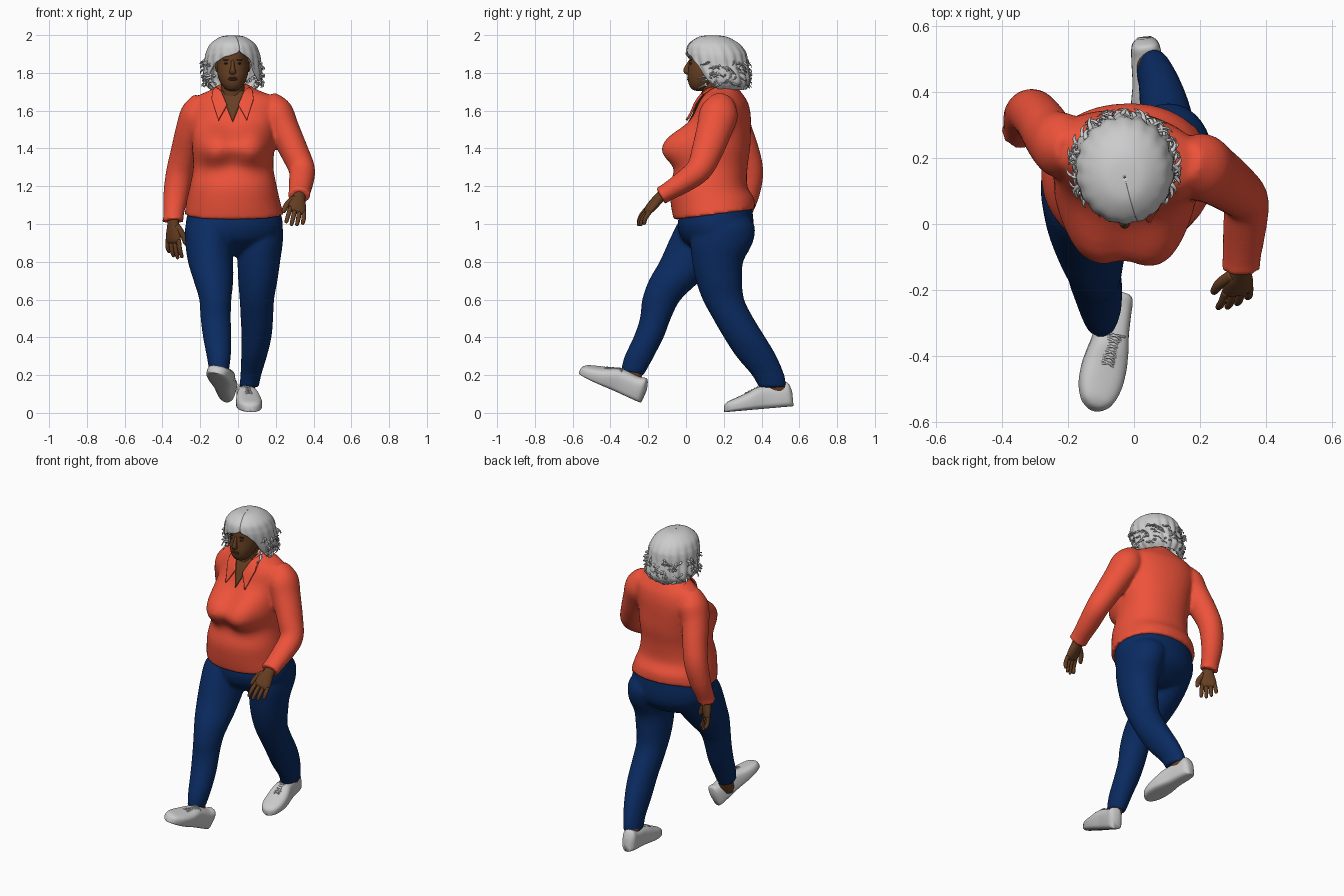
import bpy, bmesh, random
from math import sin, cos, pi, radians, exp, copysign
from mathutils import Vector, Matrix
from mathutils.bvhtree import BVHTree

if "Cube" in bpy.data.objects:
    bpy.data.objects.remove(bpy.data.objects["Cube"])

random.seed(4)


def material(name, r, g, b):
    m = bpy.data.materials.new(name)
    m.diffuse_color = (r, g, b, 1)
    m.use_nodes = True
    m.node_tree.nodes["Principled BSDF"].inputs["Base Color"].default_value = m.diffuse_color
    return m


SHIRT = material("coral", .85, .085, .042)
DENIM = material("denim", .003, .024, .12)
SKIN = material("brown_skin", .13, .048, .016)
LIP = material("lip", .12, .03, .016)
DARK = material("dark", .02, .012, .008)


def finish(name, bm, mat=None, thick=0):
    bmesh.ops.recalc_face_normals(bm, faces=bm.faces)
    me = bpy.data.meshes.new(name)
    bm.to_mesh(me)
    bm.free()
    me.shade_smooth()
    ob = bpy.data.objects.new(name, me)
    bpy.context.collection.objects.link(ob)
    if mat:
        me.materials.append(mat)
    if thick:
        sol = ob.modifiers.new("thickness", "SOLIDIFY")
        sol.thickness, sol.offset = thick, 0
    return ob


def fuse(name, parts, mat, smooth):
    """Merge overlapping solids into one continuous garment."""
    bm = bmesh.new()
    for part in parts:
        bmesh.ops.recalc_face_normals(part, faces=part.faces)
        tmp = bpy.data.meshes.new("tmp")
        part.to_mesh(tmp)
        part.free()
        bm.from_mesh(tmp)
        bpy.data.meshes.remove(tmp)
    ob = finish(name, bm, mat)
    rem = ob.modifiers.new("fuse", "REMESH")
    rem.mode, rem.voxel_size, rem.use_smooth_shade = 'VOXEL', .01, True
    soft = ob.modifiers.new("soften", "SMOOTH")
    soft.factor, soft.iterations = .5, smooth


def smooth_rows(rows, steps=4):
    """Catmull-Rom interpolation of tuples."""
    out = []
    for i in range(len(rows) - 1):
        a, b, c, d = (rows[min(max(i + k, 0), len(rows) - 1)] for k in (-1, 0, 1, 2))
        for s in range(steps):
            t = s / steps
            out.append([.5 * (2 * q + (r - p) * t + (2 * p - 5 * q + 4 * r - w) * t * t
                              + (3 * q - p - 3 * r + w) * t ** 3) for p, q, r, w in zip(a, b, c, d)])
    return out + [list(rows[-1])]


def skin_rings(rings, closed=True):
    bm = bmesh.new()
    vs = [[bm.verts.new(p) for p in ring] for ring in rings]
    n = len(rings[0])
    for a, b in zip(vs, vs[1:]):
        for j in range(n if closed else n - 1):
            k = (j + 1) % n
            bm.faces.new((a[j], a[k], b[k], b[j]))
    if closed:
        bm.faces.new(vs[0])
        bm.faces.new(vs[-1])
    return bm


def power(v, p):
    return copysign(abs(v) ** p, v)


def level_loft(rows, n=40, p=1.0, steps=4):
    """Rows: z, cx, cy, rx, ry, yaw degrees, tilt (rise of z along y)."""
    rings = []
    for z, cx, cy, rx, ry, yaw, tilt in smooth_rows([tuple(r) + (0,) * (7 - len(r)) for r in rows], steps):
        ring = []
        for j in range(n):
            a = 2 * pi * j / n
            v = Matrix.Rotation(radians(yaw), 3, 'Z') @ Vector((rx * power(cos(a), p), ry * power(sin(a), p), 0))
            ring.append((cx + v.x, cy + v.y, z + tilt * v.y))
        rings.append(ring)
    return skin_rings(rings)


def tube(rows, n=24, ref=None, steps=4):
    """Rows: x, y, z, r1 (along ref), r2; rings square to the path."""
    rows = smooth_rows(rows, steps)
    pts = [Vector(r[:3]) for r in rows]
    rings = []
    for i, r in enumerate(rows):
        t = (pts[min(i + 1, len(pts) - 1)] - pts[max(i - 1, 0)]).normalized()
        u = Vector(ref) if ref else Vector((1, 0, 0) if abs(t.x) < .8 else (0, 0, 1))
        u = (u - t * u.dot(t)).normalized()
        v = t.cross(u)
        rings.append([pts[i] + u * r[3] * cos(2 * pi * j / n) + v * r[4] * sin(2 * pi * j / n) for j in range(n)])
    return skin_rings(rings)


def blob(name, loc, size, mat):
    bm = bmesh.new()
    bmesh.ops.create_uvsphere(bm, u_segments=16, v_segments=10, radius=1,
                              matrix=Matrix.Translation(loc) @ Matrix.Diagonal((*size, 1)))
    return finish(name, bm, mat)


# Shirt: twisted torso with bust, plus two sleeves
torso = level_loft([(1.05, -.02, .15, .262, .215, 3, .13), (1.12, -.025, .14, .248, .22, 2, .08),
                    (1.2, -.025, .12, .23, .205), (1.3, -.025, .135, .212, .19, -4),
                    (1.4, -.025, .15, .218, .188, -7), (1.5, -.025, .175, .225, .165, -10),
                    (1.58, -.02, .192, .235, .145, -10), (1.64, -.012, .198, .228, .125, -10),
                    (1.68, -.015, .2, .195, .1, -10), (1.705, -.018, .193, .135, .085, -8, .1),
                    (1.73, -.025, .185, .088, .075, 0, .25)], n=64, p=.92)
for v in torso.verts:
    if v.co.y < .12:
        for bx in (-.13, .075):
            r2 = ((v.co.x - bx) / .105) ** 2 + ((v.co.z - 1.415) / .1) ** 2
            v.co.y -= .098 * exp(-r2 ** 1.4)
torso.normal_update()
surface = BVHTree.FromBMesh(torso)
left_sleeve = tube([(.15, .19, 1.66, .06, .06), (.198, .175, 1.59, .092, .102), (.243, .15, 1.5, .083, .095),
                    (.3, .11, 1.38, .075, .083), (.338, .07, 1.29, .07, .07), (.335, -.01, 1.225, .066, .06),
                    (.325, -.11, 1.163, .058, .048), (.324, -.135, 1.148, .064, .053)])
right_sleeve = tube([(-.18, .22, 1.66, .06, .06), (-.215, .235, 1.585, .088, .1), (-.25, .26, 1.5, .08, .09),
                     (-.283, .31, 1.38, .074, .08), (-.31, .338, 1.27, .072, .072),
                     (-.33, .325, 1.15, .066, .062), (-.342, .288, 1.04, .054, .052), (-.343, .28, 1.013, .061, .057)])
fuse("shirt", [torso, left_sleeve, right_sleeve], SHIRT, 8)


def patch(name, outline, lift, mat, thick):
    """Flat xz outline draped on the front of the shirt."""
    bm = bmesh.new()
    bm.faces.new([bm.verts.new((x, 0, z)) for x, z in outline])
    bmesh.ops.triangulate(bm, faces=bm.faces)
    bmesh.ops.subdivide_edges(bm, edges=bm.edges, cuts=7, use_grid_fill=True)
    for v in bm.verts:
        hit = surface.ray_cast(Vector((v.co.x, -1, v.co.z)), Vector((0, 1, 0)))[0]
        if hit is None:
            hit = surface.find_nearest(Vector((v.co.x, .12, v.co.z)))[0]
        v.co.y = hit.y - lift
    finish(name, bm, mat, thick)


# Open neckline and collar flaps
patch("neckline_skin", [(-.095, 1.705), (.04, 1.705), (-.028, 1.54)], .008, SKIN, .006)
for side, label in ((-1, "right"), (1, "left")):
    flap = [(.085, 1.725), (.105, 1.7), (.11, 1.66), (.075, 1.55), (.03, 1.63), (.06, 1.7)]
    patch("collar_" + label, [(-.028 + side * x, z) for x, z in flap], .018, SHIRT, .012)


# Hands: wrist point, pointing direction, thumb side, palm sign
def hand(label, wrist, d, s, sign):
    p, d, s = Vector(wrist), Vector(d).normalized(), Vector(s)
    s = (s - d * s.dot(d)).normalized()
    n = d.cross(s) * sign

    def at(a, b, c=0):
        return tuple(p + d * a * 1.1 + s * b * 1.1 + n * c)
    finish(label + "_palm", tube([at(-.03, 0) + (.034, .028), at(.01, 0) + (.034, .027), at(.05, .002) + (.046, .025),
                                  at(.09, 0) + (.048, .019), at(.104, 0) + (.038, .009)], ref=s), SKIN)
    for i, length in enumerate((.088, .094, .085, .065)):
        b = .034 - .0225 * i
        finish(f"{label}_finger_{i + 1}", tube([
            at(.085, b) + (.0125, .0125), at(.09 + length * .5, b * 1.15, .004) + (.012, .012),
            at(.085 + length * .93, b * 1.2, .018) + (.0095, .0095), at(.085 + length, b * 1.2, .022) + (.003, .003)],
            n=10), SKIN)
    finish(label + "_thumb", tube([at(.02, .022) + (.018, .018), at(.06, .05, .012) + (.016, .016),
                                   at(.1, .06, .022) + (.012, .012), at(.112, .061, .024) + (.003, .003)], n=10), SKIN)


hand("left", (.324, -.135, 1.145), (-.12, -.72, -.8), (-1, -.35, .1), 1)
hand("right", (-.343, .272, 1.012), (0, .05, -1), (.75, -.65, 0), -1)

# Trousers: hips and two striding legs
hips = level_loft([(1.1, -.02, .16, .235, .185, 3, .1), (1.0, -.02, .157, .258, .2, 6), (.92, -.02, .16, .24, .18, 8),
                   (.86, -.02, .165, .16, .11, 8), (.83, -.02, .165, .05, .05, 8)], p=.95)
rear_leg = level_loft([(1.03, .1, .2, .11, .14), (.98, .102, .2, .135, .165), (.9, .115, .188, .122, .165),
                       (.8, .11, .168, .113, .135), (.7, .105, .175, .104, .122), (.6, .1, .198, .091, .11),
                       (.5, .1, .25, .086, .108), (.4, .098, .31, .079, .11), (.3, .085, .372, .068, .107),
                       (.2, .068, .435, .055, .086), (.135, .058, .458, .051, .073)])
front_leg = level_loft([(1.03, -.145, .12, .105, .15), (.98, -.15, .118, .13, .175), (.9, -.152, .085, .127, .18),
                        (.8, -.145, .02, .12, .16), (.7, -.13, -.06, .105, .137), (.6, -.12, -.13, .085, .102),
                        (.5, -.118, -.162, .08, .082), (.4, -.11, -.198, .075, .08), (.3, -.102, -.247, .064, .078),
                        (.21, -.1, -.285, .05, .06, 0, -.2)])
fuse("trousers", [hips, rear_leg, front_leg], DENIM, 7)


# Shoes: loft from heel (origin) to toe, then laces
def shoe(label, heel, pitch, yaw, roll):
    place = (Matrix.Translation(heel) @ Matrix.Rotation(radians(yaw), 4, 'Z')
             @ Matrix.Rotation(radians(pitch), 4, 'X') @ Matrix.Rotation(radians(roll), 4, 'Y'))
    rows = smooth_rows([(.005, .022, .08), (-.004, .034, .11), (-.02, .043, .13), (-.06, .047, .12), (-.13, .051, .122),
                        (-.18, .06, .115), (-.23, .067, .093), (-.29, .065, .072), (-.335, .05, .056),
                        (-.355, .03, .042), (-.362, .012, .03)])
    rings = [[(w * power(cos(a), .7), y, h / 2 + h / 2 * power(sin(a), .75 if sin(a) > 0 else .4))
              for a in (2 * pi * j / 32 for j in range(32))] for y, w, h in rows]
    finish(label + "_shoe", skin_rings(rings)).matrix_world = place
    for i in range(6):
        y, z = -.15 - .016 * i, .123 - .0062 * i
        for sx in (-1, 1):
            lace = tube([(-.032 * sx, y, z - .008, .0035, .0035), (0, y - .008, z + .002, .0035, .0035),
                         (.032 * sx, y - .016, z - .015, .0035, .0035)], n=6)
            finish(f"{label}_lace_{i}_{sx}", lace).matrix_world = place


shoe("front", (-.066, -.243, .058), -25, -10, 12)
shoe("rear", (.032, .562, .035), 5, 6, 0)
finish("front_ankle", level_loft([(.26, -.1, -.265, .04, .045), (.19, -.09, -.285, .04, .05), (.13, -.085, -.31, .036, .05)]), SKIN)
finish("rear_ankle", level_loft([(.2, .068, .435, .04, .05), (.14, .05, .475, .041, .06), (.09, .045, .48, .036, .06)]), SKIN)

# Neck, head and face
CX = -.028
finish("neck", level_loft([(1.6, CX, .16, .075, .075), (1.68, CX, .155, .068, .068), (1.73, CX, .145, .062, .065),
                           (1.8, CX, .15, .06, .065)]), SKIN)
finish("head", level_loft([(1.705, CX, .075, .015, .02), (1.713, CX, .072, .036, .04), (1.74, CX, .085, .06, .07),
                           (1.78, CX, .105, .077, .096), (1.82, CX, .125, .084, .113), (1.86, CX, .138, .084, .121),
                           (1.91, CX, .15, .084, .128), (1.95, CX, .155, .075, .108), (1.975, CX, .155, .04, .06)], p=.93), SKIN)
finish("nose", tube([(CX, .024, 1.865, .008, .008), (CX, .01, 1.835, .01, .014), (CX, .003, 1.812, .016, .017),
                     (CX, .01, 1.8, .017, .012), (CX, .015, 1.795, .008, .006)], n=16), SKIN)
for z, h in ((1.774, .005), (1.765, .006)):
    blob("lip", (CX, .016, z), (.026, .01, h), LIP)
for s in (-1, 1):
    blob("eye", (CX + s * .034, .029, 1.85), (.013, .01, .005), SKIN)
    blob("pupil", (CX + s * .034, .0215, 1.85), (.0065, .004, .0045), DARK)
    blob("brow", (CX + s * .035, .025, 1.869), (.02, .006, .003), DARK)
    blob("ear", (CX + s * .084, .14, 1.835), (.01, .018, .03), SKIN)

# Hair shell: arcs round the back, parted off-centre and open over the face
rings = []
for z, rx, ry, cy, half in smooth_rows([(1.992, .002, .002, .14, 180), (1.985, .06, .07, .142, 180),
                                        (1.95, .113, .128, .148, 180), (1.91, .133, .15, .158, 178),
                                        (1.88, .14, .153, .163, 152), (1.84, .142, .152, .168, 134),
                                        (1.79, .147, .147, .182, 125), (1.75, .142, .138, .194, 115),
                                        (1.715, .11, .115, .195, 100)], 5):
    ring, turn = [], max(0, 16 * (half - 130) / 50)
    for j in range(97):
        a = radians(90 + turn + half * (2 * j / 96 - 1))
        k = 1 + .03 * sin(18 * a + 9 * z) * min(1, max(0, (1.97 - z) * 8))
        ring.append((CX + rx * k * cos(a), cy + ry * k * sin(a), z))
    rings.append(ring)
finish("hair_cap", skin_rings(rings, False), None, .014)

# Loose curls round the lower edge
for i in range(130):
    a = radians(random.uniform(-38, 218))
    z, turn = random.uniform(1.735, 1.87), random.choice((-1, 1)) * random.uniform(.1, .28)
    grow = random.uniform(.005, .04)
    rows = []
    for k in range(4):
        b, f = a + turn * k / 3, grow * k / 3 + (.006 if k in (1, 2) else -.004)
        r = .009 * (1 - k / 3.6)
        rows.append((CX + (.142 + f) * cos(b), .18 + (.142 + f) * sin(b),
                     z - .02 * k / 3 + random.uniform(-.006, .006), r, r * .7))
    finish(f"curl_{i}", tube(rows, n=6, steps=3))
